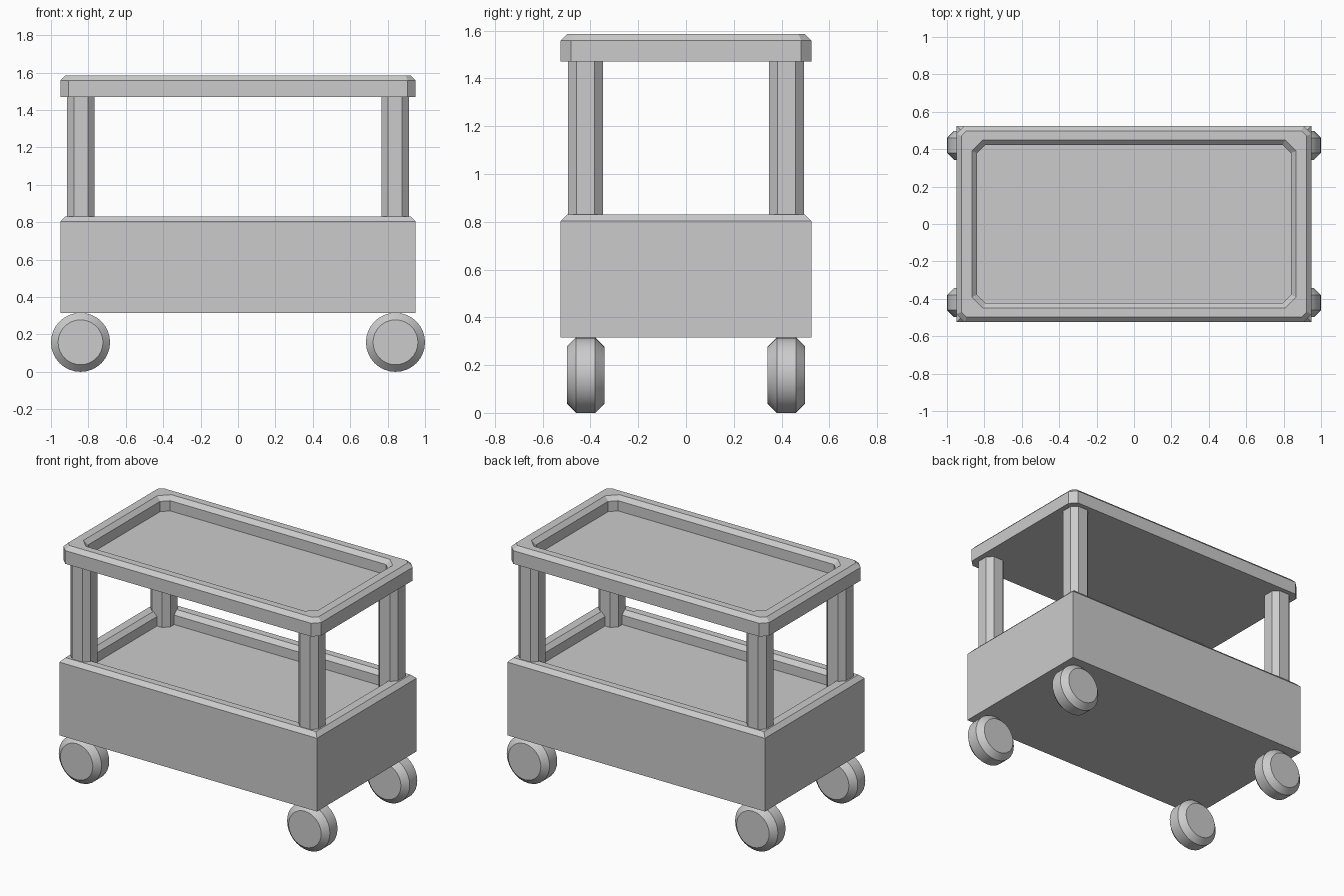
import bpy, bmesh, math

if "Cube" in bpy.data.objects:
    bpy.data.objects.remove(bpy.data.objects["Cube"])


def ring(hx, hy, c, z):
    """Rectangle outline with corners cut by c."""
    pts = []
    for sx, sy in ((1, 1), (-1, 1), (-1, -1), (1, -1)):
        pair = [(sx * hx, sy * (hy - c), z), (sx * (hx - c), sy * hy, z)]
        pts += pair if sx * sy > 0 else pair[::-1]
    return pts


def loft(name, rings, loc=(0, 0, 0), smooth=False):
    """Skin consecutive outlines and cap both ends."""
    bm = bmesh.new()
    loops = [[bm.verts.new(p) for p in r] for r in rings]
    n = len(loops[0])
    for a, b in zip(loops, loops[1:]):
        for i in range(n):
            j = (i + 1) % n
            bm.faces.new((a[i], a[j], b[j], b[i]))
    bm.faces.new(loops[0][::-1])
    bm.faces.new(loops[-1])
    bmesh.ops.remove_doubles(bm, verts=bm.verts[:], dist=1e-5)
    bmesh.ops.recalc_face_normals(bm, faces=bm.faces[:])
    mesh = bpy.data.meshes.new(name)
    bm.to_mesh(mesh)
    bm.free()
    ob = bpy.data.objects.new(name, mesh)
    ob.location = loc
    bpy.context.collection.objects.link(ob)
    if smooth:
        bpy.ops.object.select_all(action='DESELECT')
        ob.select_set(True)
        bpy.context.view_layer.objects.active = ob
        bpy.ops.object.shade_smooth_by_angle(angle=math.radians(30))
    return ob


def tray(name, bottom, top, floor, corner):
    """Open tray with a bevelled rim."""
    b = 0.027
    loft(name, [
        ring(0.95, 0.525, corner, bottom),
        ring(0.95, 0.525, corner, top - b),
        ring(0.95 - b, 0.525 - b, max(0, corner - 0.586 * b), top),
        ring(0.867, 0.45, 0.06, top),
        ring(0.867 - b, 0.45 - b, 0.044, top - b),
        ring(0.867 - b, 0.45 - b, 0.044, floor),
    ])


def wheel_ring(r, y, n=32):
    return [(r * math.cos(2 * math.pi * i / n), y, r * math.sin(2 * math.pi * i / n))
            for i in range(n)]


# Deep lower body and shallow top tray
tray("lower_body", 0.315, 0.83, 0.74, 0.0)
tray("top_tray", 1.47, 1.585, 1.49, 0.043)

# Corner posts and wheels
for sx, side in ((-1, "left"), (1, "right")):
    for sy, end in ((-1, "front"), (1, "back")):
        loft(f"post_{end}_{side}",
             [ring(0.073, 0.073, 0.035, 0.735), ring(0.073, 0.073, 0.035, 1.475)],
             (sx * 0.84, sy * 0.42, 0))
        loft(f"wheel_{end}_{side}",
             [wheel_ring(0.12, -0.078), wheel_ring(0.158, -0.04),
              wheel_ring(0.158, 0.04), wheel_ring(0.12, 0.078)],
             (sx * 0.842, sy * 0.42, 0.158), smooth=True)
